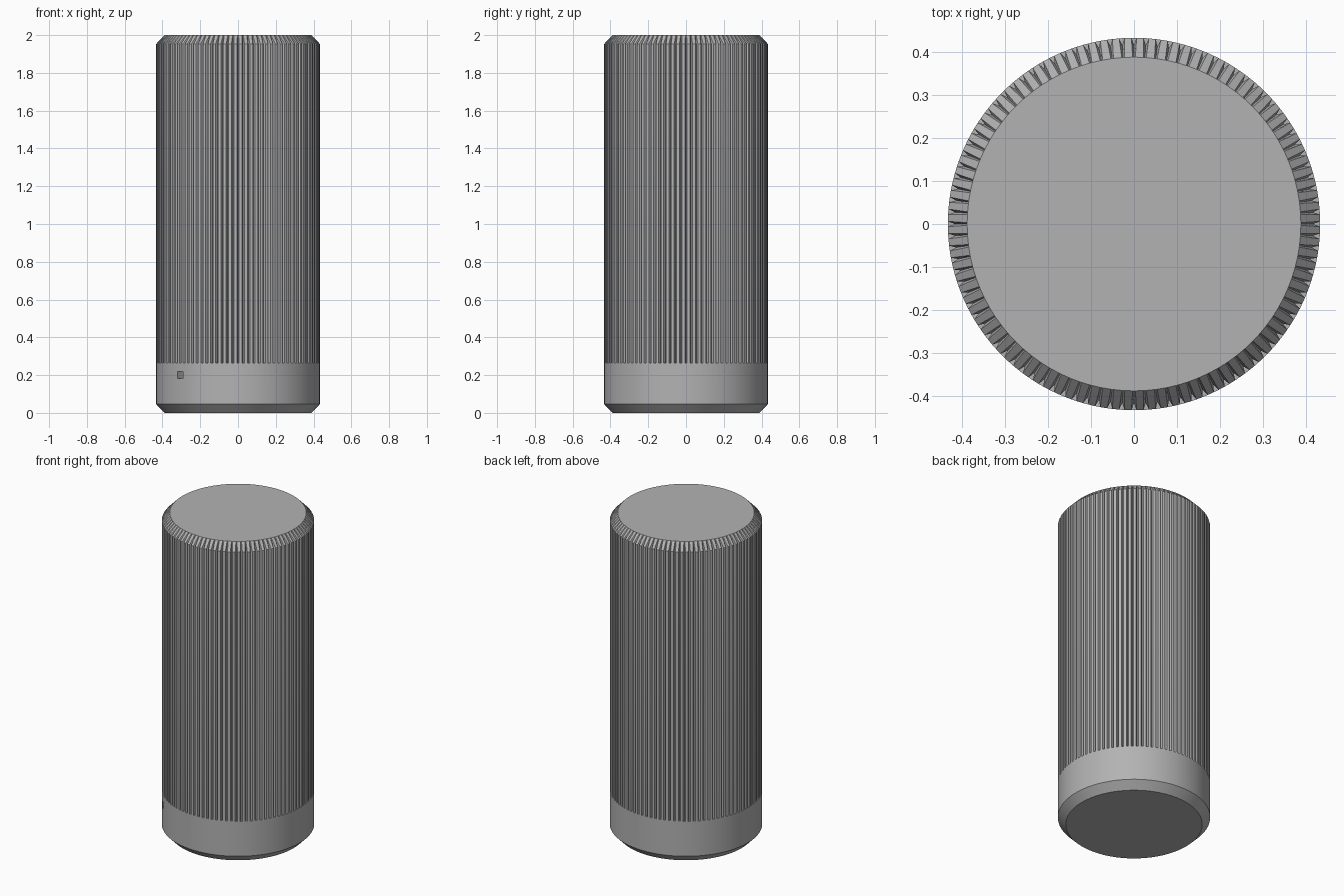
import bpy, bmesh, math

cube = bpy.data.objects.get("Cube")
if cube:
    bpy.data.objects.remove(cube)

GROOVES = 96
R, R_CAP, CHAMFER, BAND_TOP, HEIGHT = 0.433, 0.388, 0.046, 0.265, 2.0
DEPTH = 0.016
PITCH = 2 * math.pi / GROOVES

grey = bpy.data.materials.new("plain grey")
grey.use_nodes = True
colour = (0.45, 0.45, 0.45, 1)
grey.diffuse_color = colour
grey.node_tree.nodes["Principled BSDF"].inputs["Base Color"].default_value = colour


def ring(bm, radius, z, depth=0.0, half=0.22):
    """One closed loop; each pitch has two rim points and a valley between."""
    verts = []
    for i in range(GROOVES):
        for offset, drop in ((-half, 0), (0, depth), (half, 0)):
            a = (i + offset) * PITCH
            r = radius - drop
            verts.append(bm.verts.new((r * math.cos(a), r * math.sin(a), z)))
    return verts


# Knob body: smooth base band, fluted grip and chamfered ends
bm = bmesh.new()
loops = [
    ring(bm, R_CAP, 0),
    ring(bm, R, CHAMFER),
    ring(bm, R, BAND_TOP),
    ring(bm, R, BAND_TOP, DEPTH),
    ring(bm, R, HEIGHT - CHAMFER, DEPTH),
    ring(bm, R_CAP, HEIGHT, 0, 0.12),
]
for low, high in zip(loops, loops[1:]):
    for i in range(len(low)):
        j = (i + 1) % len(low)
        bm.faces.new((low[i], low[j], high[j], high[i]))
bm.faces.new(loops[0][::-1])
bm.faces.new(loops[-1])
bmesh.ops.remove_doubles(bm, verts=bm.verts, dist=0.00005)
bmesh.ops.recalc_face_normals(bm, faces=bm.faces)
mesh = bpy.data.meshes.new("fluted_body")
bm.to_mesh(mesh)
bm.free()
body = bpy.data.objects.new("fluted_body", mesh)
bpy.context.collection.objects.link(body)
mesh.materials.append(grey)

# Small square pocket in the base band
angle = math.radians(225)
bpy.ops.mesh.primitive_cube_add(
    size=1, location=(R * math.cos(angle), R * math.sin(angle), 0.2),
    rotation=(0, 0, angle))
cutter = bpy.context.object
cutter.name = "pocket_cutter"
cutter.scale = (0.1, 0.04, 0.036)
cutter.data.materials.append(grey)
cutter.hide_render = True
cutter.hide_viewport = True
cut = body.modifiers.new("pocket", "BOOLEAN")
cut.operation = "DIFFERENCE"
cut.solver = "EXACT"
cut.object = cutter

bpy.ops.object.select_all(action="DESELECT")
body.select_set(True)
bpy.context.view_layer.objects.active = body
bpy.ops.object.shade_smooth_by_angle(angle=math.radians(25))
